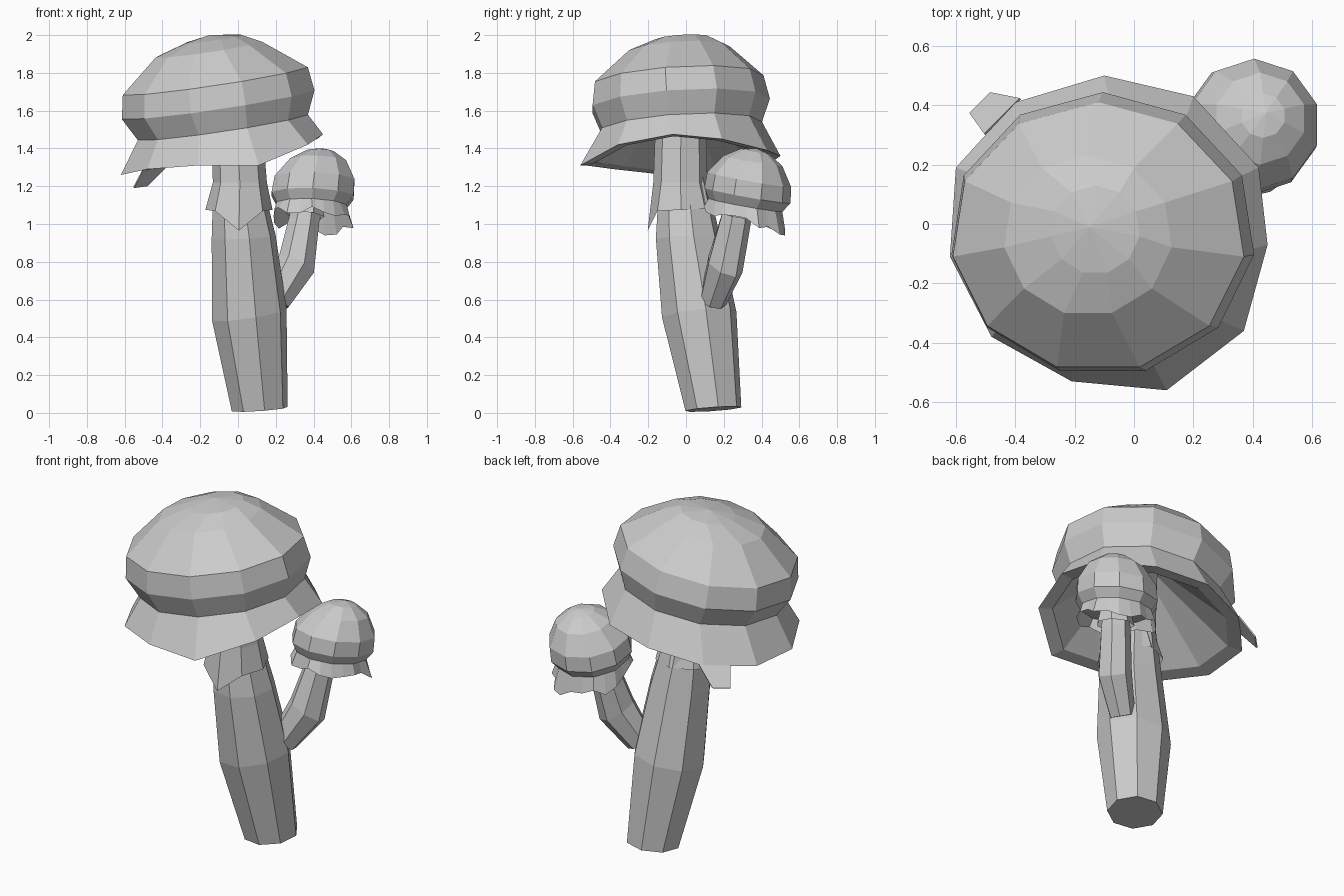
import bpy, bmesh, math, random
from mathutils import Vector

random.seed(4)
cube = bpy.data.objects.get("Cube")
if cube:
    bpy.data.objects.remove(cube)

grey = bpy.data.materials.new("plain_grey")
grey.use_nodes = True
colour = (0.6, 0.6, 0.6, 1)
grey.diffuse_color = colour
grey.node_tree.nodes["Principled BSDF"].inputs["Base Color"].default_value = colour


def ring(centre, radius, sides, slope=(0, 0), phase=90, depth=1):
    """Polygon whose height follows a sloping plane; depth scales it along y."""
    points = []
    for i in range(sides):
        a = math.radians(phase) + math.tau * i / sides
        dx, dy = radius * math.cos(a), radius * depth * math.sin(a)
        points.append(Vector(centre) + Vector((dx, dy, dx * slope[0] + dy * slope[1])))
    return points


def loft(name, rings, start=None, end=None):
    """Skin rings in order; start/end may be 'flat' or an apex point."""
    bm = bmesh.new()
    loops = [[bm.verts.new(p) for p in r] for r in rings]
    n = len(loops[0])
    for low, high in zip(loops, loops[1:]):
        for i in range(n):
            j = (i + 1) % n
            bm.faces.new((low[i], low[j], high[j], high[i]))
    for cap, loop in ((start, loops[0]), (end, loops[-1])):
        if cap == "flat":
            bm.faces.new(loop)
        elif cap:
            apex = bm.verts.new(cap)
            for i in range(n):
                bm.faces.new((loop[i], loop[(i + 1) % n], apex))
    bmesh.ops.recalc_face_normals(bm, faces=bm.faces)
    return finish(name, bm)


def finish(name, bm):
    mesh = bpy.data.meshes.new(name)
    bm.to_mesh(mesh)
    bm.free()
    mesh.materials.append(grey)
    obj = bpy.data.objects.new(name, mesh)
    bpy.context.collection.objects.link(obj)
    return obj


# Large cap: flared rim with an inner lip, tucked neck, dome, hollow underside
tilt = (0.15, 0.06)
rim = [Vector(p) for p in (
    (-0.1, 0.5, 1.36), (-0.4, 0.41, 1.3), (-0.6, 0.19, 1.27), (-0.62, -0.11, 1.26),
    (-0.48, -0.38, 1.29), (-0.21, -0.53, 1.31), (0.11, -0.56, 1.31), (0.37, -0.36, 1.42),
    (0.45, -0.07, 1.475), (0.42, 0.19, 1.45), (0.2, 0.43, 1.39))]
hub = Vector((-0.06, -0.03, 1.4))
lip = [p.lerp(hub, 0.14) for p in rim]
loft("large_cap", [
    ring((-0.03, -0.02, 1.66), 0.1, 11, tilt),
    lip,
    rim,
    ring((-0.08, -0.03, 1.515), 0.455, 11, tilt, depth=0.95),
    ring((-0.105, -0.035, 1.635), 0.515, 11, tilt, depth=0.93),
    ring((-0.12, -0.045, 1.76), 0.495, 11, tilt, depth=0.92),
    ring((-0.155, -0.04, 1.925), 0.285, 11, tilt, depth=0.95),
    ring((-0.13, -0.02, 1.98), 0.15, 11, tilt)],
    end=(-0.15, -0.01, 2.0))

# Torn flap hanging from the back of the rim
bm = bmesh.new()
bm.faces.new([bm.verts.new(p) for p in (
    (-0.38, 0.42, 1.3), (-0.5, 0.3, 1.285), (-0.55, 0.37, 1.19), (-0.48, 0.44, 1.2))])
finish("rim_flap", bm).modifiers.new("Thickness", "SOLIDIFY").thickness = 0.008

# Main stem
loft("large_stem", [
    ring((0.115, 0.145, 0.02), 0.15, 8, (0.07, 0.07), 100),
    ring((0.06, 0.07, 0.52), 0.2, 8, (0.15, 0.1), 100),
    ring((0.03, 0.01, 0.93), 0.172, 8, (0.05, 0.05), 100),
    ring((-0.01, -0.02, 1.3), 0.12, 8, (0, 0), 100)], "flat", "flat")

# Collar around the stem, with a pointed front, rising into the cap
collar = ring((0.005, -0.025, 1.075), 0.178, 8, (0, 0.05), 90)
collar[4].z = 0.965
loft("stem_collar", [
    collar,
    ring((0.01, -0.03, 1.22), 0.143, 8),
    ring((-0.015, -0.025, 1.66), 0.132, 8)], end="flat")

# Side stem with its own small collar
loft("small_stem", [
    ring((0.2, 0.14, 0.59), 0.07, 7, (-0.5, -0.3)),
    ring((0.31, 0.205, 0.78), 0.094, 7, (-0.5, -0.4)),
    ring((0.35, 0.26, 1.02), 0.083, 7, (-0.1, -0.2)),
    ring((0.37, 0.28, 1.16), 0.07, 7, (-0.1, -0.2))], "flat", "flat")
loft("small_stem_collar", [
    ring((0.355, 0.265, 1.045), 0.105, 7, (-0.1, -0.2)),
    ring((0.365, 0.275, 1.12), 0.085, 7, (-0.1, -0.2))])

# Small cap
lean = (-0.04, -0.18)
neck = ring((0.39, 0.315, 1.1), 0.195, 10, lean)
loft("small_cap", [
    neck,
    ring((0.395, 0.325, 1.15), 0.228, 10, lean),
    ring((0.405, 0.335, 1.235), 0.222, 10, lean),
    ring((0.425, 0.355, 1.335), 0.155, 10, lean),
    ring((0.435, 0.365, 1.385), 0.075, 10, lean)],
    start=(0.38, 0.3, 1.1), end=(0.445, 0.375, 1.4))

# Ragged veil below the small cap, hanging lowest at the back
upper, lower = [], []
centre = Vector((0.375, 0.305, 1.1))
for i, corner in enumerate(neck):
    following = neck[(i + 1) % len(neck)]
    for k in range(2):
        p = corner.lerp(following, k / 2)
        back = max(0, (p.y - centre.y) / 0.2)
        drop = random.uniform(0.03, 0.09) + 0.04 * back
        upper.append(p)
        lower.append(centre + (p - centre) * random.uniform(1.05, 1.2) - Vector((0, 0, drop)))
loft("small_cap_veil", [upper, lower])
